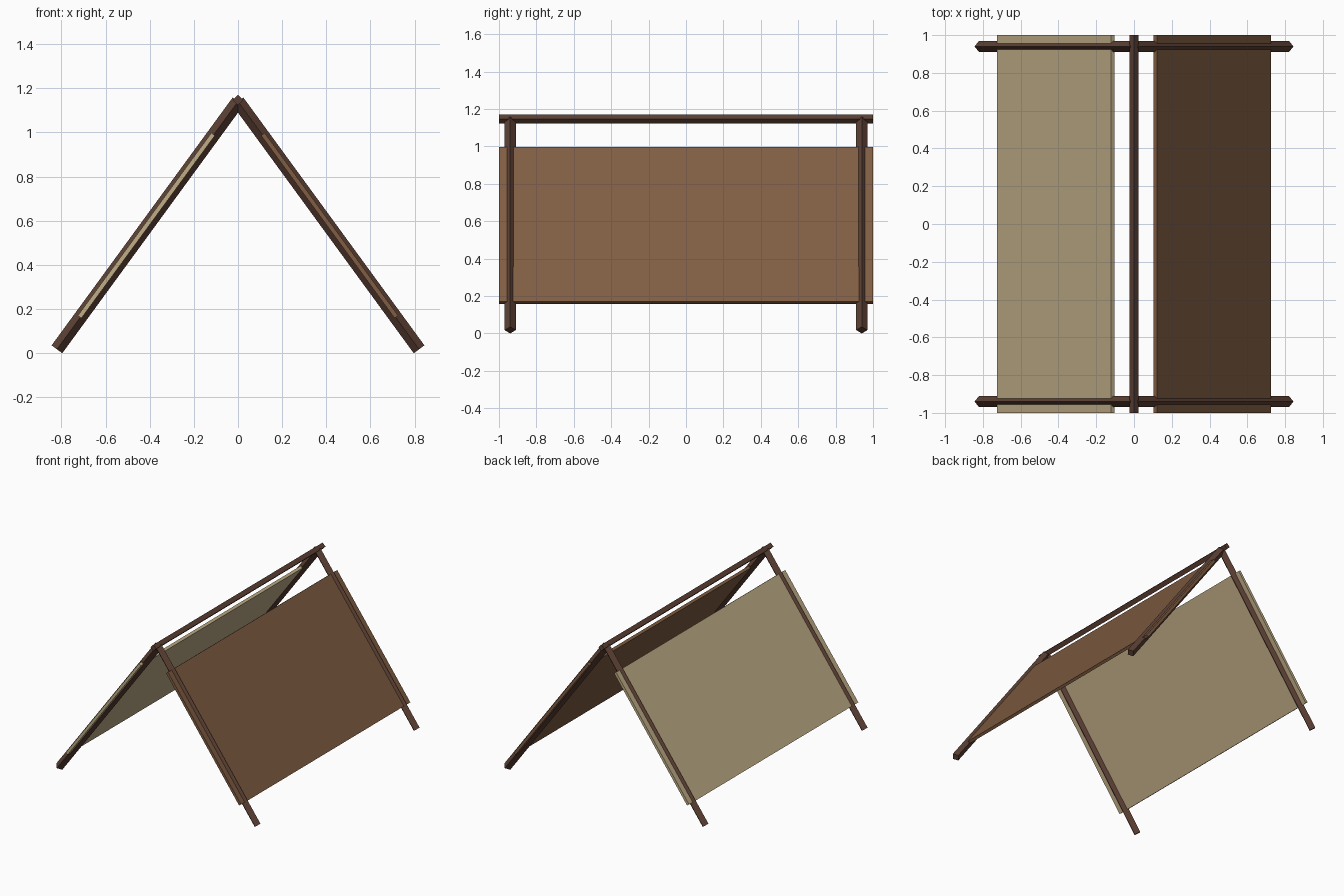
import bpy, math
from mathutils import Vector, Matrix

if "Cube" in bpy.data.objects:
    bpy.data.objects.remove(bpy.data.objects["Cube"])


def material(name, color):
    m = bpy.data.materials.new(name)
    m.diffuse_color = (*color, 1)
    m.use_nodes = True
    m.node_tree.nodes["Principled BSDF"].inputs["Base Color"].default_value = m.diffuse_color
    return m


WOOD = material("dark_wood", (0.105, 0.05, 0.033))
CREAM = material("cream_cloth", (0.53, 0.42, 0.24))
BROWN = material("brown_cloth", (0.22, 0.11, 0.055))


def pole(name, a, b, radius):
    # four-sided pole, one corner facing along y (or x for the ridge)
    a, b = Vector(a), Vector(b)
    axis = (b - a).normalized()
    side = Vector((0, 1, 0)) if abs(axis.y) < 0.5 else Vector((1, 0, 0))
    rot = Matrix((side, axis.cross(side), axis)).transposed()
    bpy.ops.mesh.primitive_cylinder_add(vertices=4, radius=radius, depth=(b - a).length)
    ob = bpy.context.object
    ob.name = name
    ob.matrix_world = Matrix.Translation((a + b) / 2) @ rot.to_4x4()
    ob.data.materials.append(WOOD)


def panel(name, side, mat):
    # thin cloth slab lying in the plane of the legs
    bpy.ops.mesh.primitive_cube_add(size=1, location=(side * 0.415, 0, 0.578))
    ob = bpy.context.object
    ob.name = name
    ob.scale = (0.02, 2.0, 1.025)
    ob.rotation_euler.y = -side * math.atan2(0.82, 1.122)
    ob.data.materials.append(mat)


# A-frame legs at both ends
for end, y in (("front", -0.94), ("back", 0.94)):
    for label, s in (("left", -1), ("right", 1)):
        pole(f"{end}_{label}_leg", (s * 0.82, y, 0.0176), (0, y, 1.14), 0.03)

# Ridge pole
pole("ridge_pole", (0, -1, 1.147), (0, 1, 1.147), 0.024)

# Sloping side panels
panel("left_panel", -1, CREAM)
panel("right_panel", 1, BROWN)
